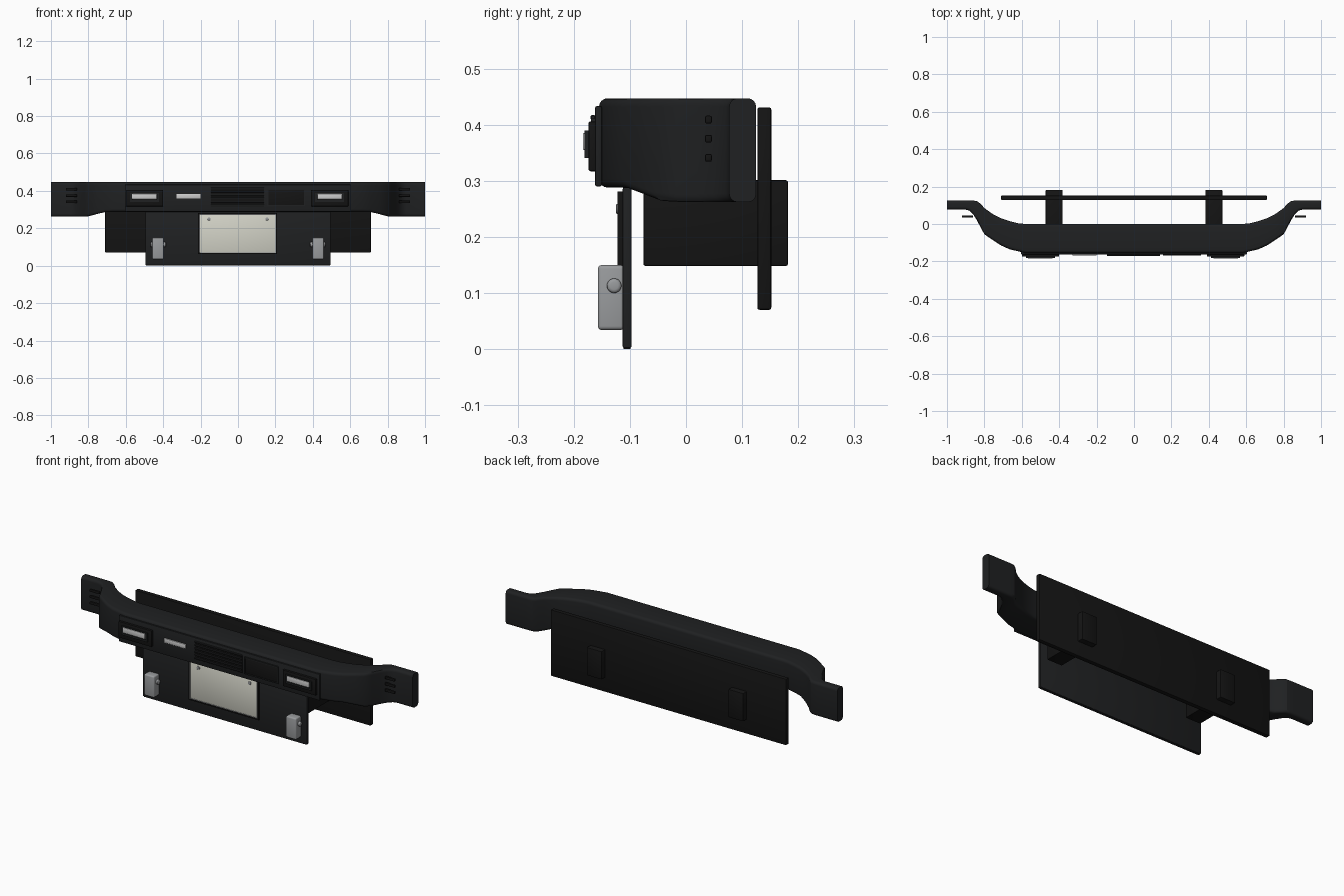
import bpy, bmesh, math
from mathutils import Vector, Matrix

if "Cube" in bpy.data.objects:
    bpy.data.objects.remove(bpy.data.objects["Cube"])


def material(name, r, g, b):
    m = bpy.data.materials.new(name)
    m.diffuse_color = (r, g, b, 1)
    m.use_nodes = True
    m.node_tree.nodes["Principled BSDF"].inputs["Base Color"].default_value = m.diffuse_color
    return m


DARK = material("dark_plastic", 0.014, 0.015, 0.016)
BLACK = material("black_steel", 0.007, 0.007, 0.007)
METAL = material("grey_metal", 0.32, 0.33, 0.34)
WHITE = material("lamp_lens", 0.8, 0.82, 0.8)
CREAM = material("plate_cream", 0.66, 0.66, 0.58)


def finish(name, bm, mat):
    bmesh.ops.recalc_face_normals(bm, faces=bm.faces[:])
    me = bpy.data.meshes.new(name)
    bm.to_mesh(me)
    bm.free()
    me.materials.append(mat)
    me.shade_smooth()
    me.set_sharp_from_angle(angle=math.radians(30))
    ob = bpy.data.objects.new(name, me)
    bpy.context.collection.objects.link(ob)
    return ob


def add_box(bm, x, y, z, bevel=0.0, seg=2):
    part = bmesh.new()
    mid = [(a[0] + a[1]) / 2 for a in (x, y, z)]
    size = [abs(a[1] - a[0]) for a in (x, y, z)]
    bmesh.ops.create_cube(part, size=1, matrix=Matrix.LocRotScale(Vector(mid), None, Vector(size)))
    if bevel:
        bmesh.ops.bevel(part, geom=part.edges[:], offset=bevel, segments=seg, profile=0.5, affect='EDGES')
    tmp = bpy.data.meshes.new("tmp")
    part.to_mesh(tmp)
    part.free()
    bm.from_mesh(tmp)
    bpy.data.meshes.remove(tmp)


def box(name, x, y, z, mat, bevel=0.0, seg=2):
    bm = bmesh.new()
    add_box(bm, x, y, z, bevel, seg)
    return finish(name, bm, mat)


def frame(name, x, y, z, w, mat):
    bm = bmesh.new()
    for zz in ((z[0], z[0] + w), (z[1] - w, z[1])):
        add_box(bm, x, y, zz)
    for xx in ((x[0], x[0] + w), (x[1] - w, x[1])):
        add_box(bm, xx, y, (z[0] + w, z[1] - w))
    return finish(name, bm, mat)


def disc(name, pos, r, depth, axis, mat, bevel):
    bm = bmesh.new()
    rot = Matrix.Rotation(math.pi / 2, 4, axis)
    bmesh.ops.create_cone(bm, cap_ends=True, segments=20, radius1=r, radius2=r, depth=depth,
                          matrix=Matrix.Translation(pos) @ rot)
    rims = [e for e in bm.edges if any(len(f.verts) > 4 for f in e.link_faces)]
    bmesh.ops.bevel(bm, geom=rims, offset=bevel, segments=3, profile=0.5, affect='EDGES')
    return finish(name, bm, mat)


# Bumper bar: rounded-rectangle sections lofted along x (x, front y, back y, bottom z)
half = [(0.0, -0.155, 0.0, 0.288), (0.58, -0.155, 0.0, 0.288), (0.62, -0.146, 0.004, 0.288),
        (0.665, -0.135, 0.015, 0.288), (0.71, -0.115, 0.03, 0.287), (0.755, -0.086, 0.053, 0.276),
        (0.80, -0.055, 0.085, 0.264), (0.82, -0.018, 0.108, 0.262), (0.84, 0.02, 0.123, 0.262),
        (0.86, 0.052, 0.125, 0.262), (0.88, 0.071, 0.125, 0.262), (0.90, 0.077, 0.125, 0.262),
        (1.0, 0.077, 0.125, 0.262)]
stations = [(-x, a, b, c) for x, a, b, c in reversed(half[1:])] + half
bm = bmesh.new()
rings = []
R, TOP = 0.015, 0.447
for x, yf, yb, zb in stations:
    ring = []
    for cy, cz, a0 in ((yb - R, TOP - R, 0), (yf + R, TOP - R, 90), (yf + R, zb + R, 180), (yb - R, zb + R, 270)):
        for k in range(5):
            a = math.radians(a0 + k * 22.5)
            ring.append(bm.verts.new((x, cy + R * math.cos(a), cz + R * math.sin(a))))
    rings.append(ring)
for p, q in zip(rings, rings[1:]):
    for i in range(len(p)):
        j = (i + 1) % len(p)
        bm.faces.new((p[i], p[j], q[j], q[i]))
bm.faces.new(rings[0])
bm.faces.new(rings[-1])
finish("bumper_bar", bm, DARK)

# Face panel and fittings on the front of the bar
box("face_panel", (-0.605, 0.605), (-0.162, -0.15), (0.29, 0.433), DARK, 0.003)
box("marker_strip", (-0.33, -0.20), (-0.168, -0.16), (0.359, 0.383), WHITE, 0.002)
box("badge_panel", (0.16, 0.355), (-0.166, -0.16), (0.321, 0.409), BLACK, 0.002)
frame("badge_frame", (0.156, 0.359), (-0.169, -0.16), (0.318, 0.411), 0.006, DARK)
box("grille_back", (-0.145, 0.14), (-0.164, -0.16), (0.317, 0.413), BLACK)
bm = bmesh.new()
for i in range(6):
    zc = 0.325 + i * 0.0176
    add_box(bm, (-0.145, 0.14), (-0.17, -0.162), (zc - 0.004, zc + 0.004), 0.0015, 1)
finish("grille_slats", bm, DARK)

# Lower panel, rear panel
box("lower_panel", (-0.495, 0.495), (-0.113, -0.097), (0.002, 0.288), DARK, 0.003)
box("lower_panel_foot", (-0.49, 0.49), (-0.111, -0.099), (0.0, 0.01), DARK)
box("rear_panel", (-0.71, 0.71), (0.127, 0.152), (0.07, 0.431), BLACK, 0.004)

# Number plate, left blank
box("number_plate", (-0.205, 0.205), (-0.12, -0.11), (0.068, 0.275), CREAM, 0.002)
frame("plate_frame", (-0.214, 0.209), (-0.122, -0.11), (0.062, 0.281), 0.007, BLACK)
frame("plate_edge", (-0.206, 0.201), (-0.1215, -0.118), (0.070, 0.273), 0.003, METAL)

# Mirrored parts
for s, side in ((-1, "left"), (1, "right")):
    def sx(a, b):
        return tuple(sorted((s * a, s * b)))
    lx = -0.5 if s < 0 else 0.49
    box("lamp_housing_" + side, (lx - 0.1, lx + 0.1), (-0.174, -0.158), (0.317, 0.406), BLACK, 0.004)
    frame("lamp_rim_" + side, (lx - 0.078, lx + 0.078), (-0.181, -0.17), (0.341, 0.390), 0.01, DARK)
    box("lamp_lens_" + side, (lx - 0.066, lx + 0.066), (-0.184, -0.17), (0.355, 0.385), WHITE, 0.002)
    box("mount_bracket_" + side, sx(0.382, 0.472), (-0.076, 0.182), (0.148, 0.301), BLACK, 0.004)
    box("tow_block_" + side, sx(0.397, 0.459), (-0.157, -0.11), (0.034, 0.15), METAL, 0.007, 3)
    disc("tow_pin_" + side, (s * 0.427, -0.128, 0.113), 0.013, 0.084, 'Y', METAL, 0.006)
    disc("plate_bolt_" + side, (s * 0.155, -0.1215, 0.25), 0.009, 0.006, 'X', METAL, 0.002)
    bm = bmesh.new()
    for zc in (0.409, 0.375, 0.341):
        add_box(bm, sx(0.86, 0.92), (0.034, 0.046), (zc - 0.007, zc + 0.007), 0.003)
    finish("end_vents_" + side, bm, BLACK)
